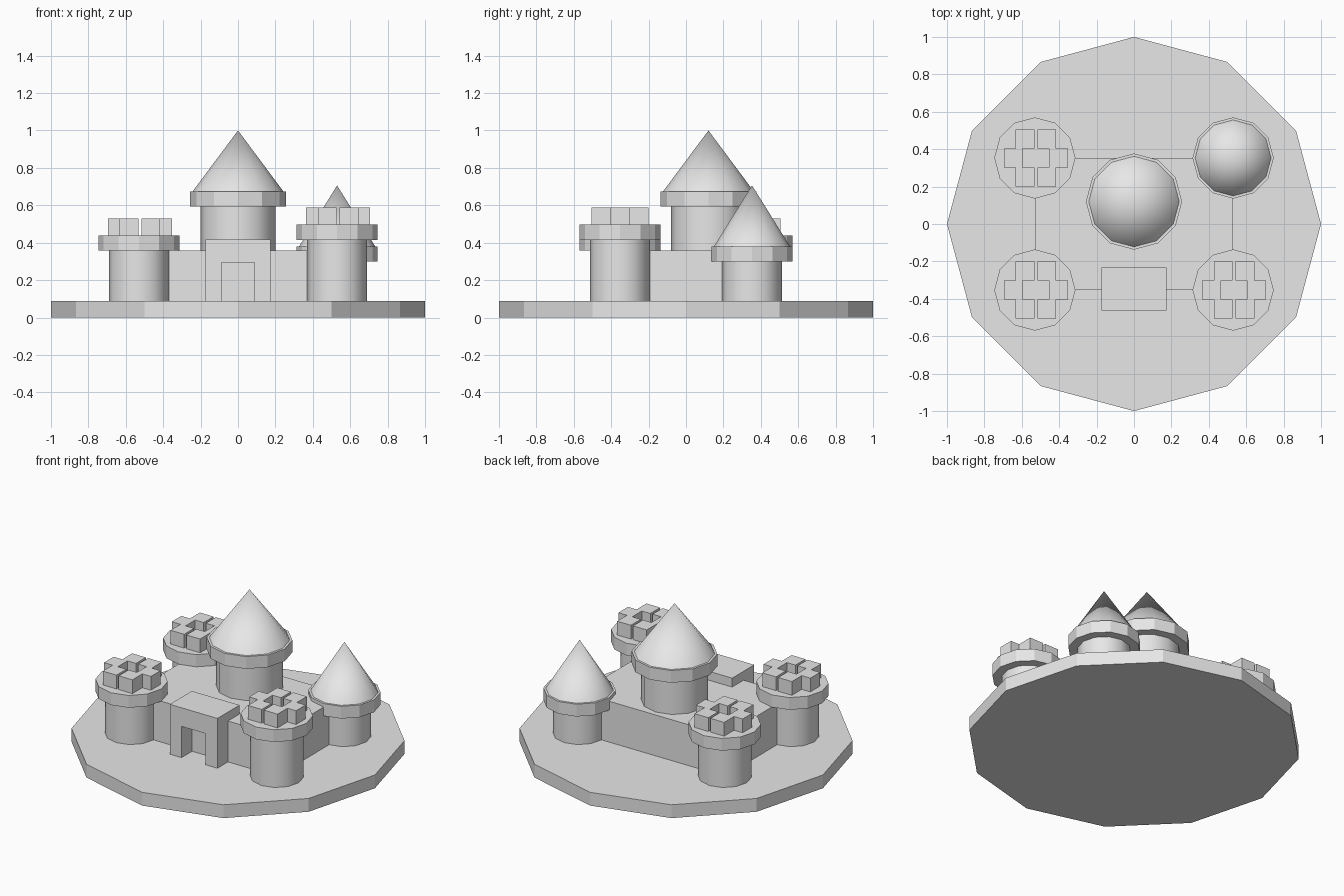
import bpy
import bmesh
from math import radians

cube = bpy.data.objects.get("Cube")
if cube:
    bpy.data.objects.remove(cube, do_unlink=True)

stone = bpy.data.materials.new("grey_stone")
stone.use_nodes = True
GREY = (0.8, 0.8, 0.8, 1)
stone.diffuse_color = GREY
stone.node_tree.nodes["Principled BSDF"].inputs["Base Color"].default_value = GREY

SIDES = 12
GROUND = 0.088
WALL_TOP = 0.358


def finish(obj, name, smooth=False):
    obj.name = name
    obj.data.materials.append(stone)
    if smooth:
        bpy.ops.object.shade_smooth_by_angle(angle=radians(31))
    return obj


def drum(name, x, y, r, z0, z1, r_top=None, smooth=False):
    """Twelve-sided cylinder or cone between two heights."""
    bpy.ops.mesh.primitive_cone_add(
        vertices=SIDES, radius1=r, radius2=r if r_top is None else r_top,
        depth=z1 - z0, location=(x, y, (z0 + z1) / 2))
    return finish(bpy.context.object, name, smooth)


def prism(name, outline, axis, depth, location):
    """Extrude a flat outline lying in the xy or xz plane."""
    bm = bmesh.new()
    lift = (lambda a, b: (a, b, 0)) if axis == "z" else (lambda a, b: (a, 0, b))
    face = bm.faces.new([bm.verts.new(lift(a, b)) for a, b in outline])
    new = bmesh.ops.extrude_face_region(bm, geom=[face])["geom"]
    offset = (0, 0, depth) if axis == "z" else (0, depth, 0)
    bmesh.ops.translate(bm, vec=offset,
                        verts=[v for v in new if isinstance(v, bmesh.types.BMVert)])
    bmesh.ops.recalc_face_normals(bm, faces=bm.faces)
    mesh = bpy.data.meshes.new(name)
    bm.to_mesh(mesh)
    bm.free()
    obj = bpy.data.objects.new(name, mesh)
    bpy.context.collection.objects.link(obj)
    obj.location = location
    return finish(obj, name)


def battlements(name, x, y, z):
    """Cross-shaped parapet split in two halves around a central well."""
    half = [(0.008, 0.153), (0.108, 0.153), (0.108, 0.05), (0.171, 0.05)]
    well = [(0.07, 0.05), (0.008, 0.05)]
    # trace the C shape: outer edge down, then back up around the well
    outline = (half + [(a, -b) for a, b in reversed(half)]
               + [(a, -b) for a, b in reversed(well)] + well)
    for side, sign in (("left", 1), ("right", -1)):
        prism(f"{name}_battlement_{side}", [(sign * a, b) for a, b in outline],
              "z", 0.091, (x + 0.005, y, z))


def tower(name, x, y, r, ring_r, ring_z, roof=None):
    """Shaft with an overhanging ring, topped by a cone or battlements."""
    ring_top = ring_z + 0.081
    drum(f"{name}_shaft", x, y, r, GROUND, ring_z, smooth=True)
    drum(f"{name}_ring", x, y, ring_r, ring_z, ring_top)
    if roof:
        roof_r, apex = roof
        drum(f"{name}_roof", x, y, roof_r, ring_top, apex, r_top=0, smooth=True)
    else:
        battlements(name, x, y, ring_top)


# Ground slab and solid curtain-wall block
drum("ground_slab", 0, 0, 1, 0, GROUND)
X, Y = 0.53, 0.353
prism("castle_walls", [(-X, -Y), (X, -Y), (X, Y), (-X, Y)], "z",
      WALL_TOP - GROUND, (0, 0, GROUND))

# Gatehouse with a square doorway
gate = [(0.174, 0), (0.174, 0.329), (-0.174, 0.329), (-0.174, 0),
        (-0.088, 0), (-0.088, 0.206), (0.088, 0.206), (0.088, 0)]
prism("gatehouse", gate, "y", 0.23, (0, -0.463, GROUND))

# Corner towers and the central keep
tower("front_right_tower", -X, -Y, 0.16, 0.217, 0.358)
tower("back_right_tower", -X, Y, 0.16, 0.217, 0.358)
tower("front_left_tower", X, -Y, 0.16, 0.217, 0.415)
tower("back_left_tower", X, Y, 0.16, 0.217, 0.3, roof=(0.203, 0.706))
tower("keep", 0, 0.12, 0.2, 0.257, 0.594, roof=(0.242, 1.0))
